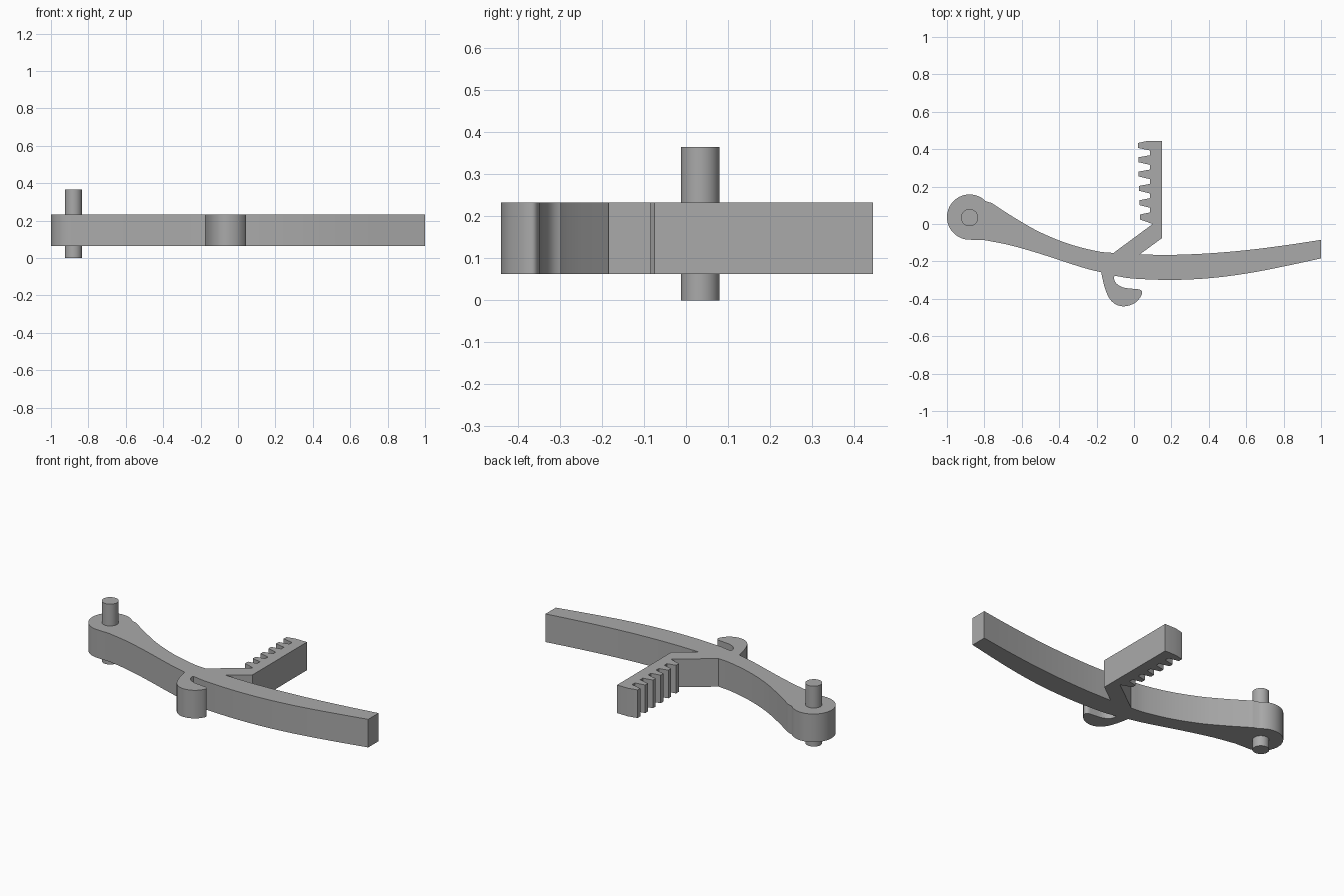
import bpy
import bmesh
from math import cos, sin, radians
from mathutils import Vector

cube = bpy.data.objects.get("Cube")
if cube:
    bpy.data.objects.remove(cube, do_unlink=True)

# Single grey material
grey = bpy.data.materials.new("mid_grey")
grey.use_nodes = True
colour = (0.4, 0.4, 0.4, 1)
grey.diffuse_color = colour
grey.node_tree.nodes["Principled BSDF"].inputs["Base Color"].default_value = colour

BOTTOM, TOP = 0.063, 0.233
HUB = Vector((-0.879, 0.037))
HUB_R = 0.121


def curve(points, steps=6):
    """Smooth curve through the points."""
    p = [Vector(q) for q in points]
    p = [2 * p[0] - p[1]] + p + [2 * p[-1] - p[-2]]
    out = []
    for a, b, c, d in zip(p, p[1:], p[2:], p[3:]):
        for i in range(steps):
            t = i / steps
            out.append(0.5 * (2 * b + (c - a) * t + (2 * a - 5 * b + 4 * c - d) * t ** 2
                              + (3 * b - a - 3 * c + d) * t ** 3))
    return out + [p[-2]]


def arc(centre, radius, start, end, steps):
    angles = [radians(start + (end - start) * i / steps) for i in range(steps + 1)]
    return [centre + radius * Vector((cos(a), sin(a))) for a in angles]


def rack_teeth(count=6, first=0.42, pitch=0.0765):
    """Tapered teeth on the rack's left side, from its end towards the bar."""
    out = []
    for i in range(count):
        y, tip = first - i * pitch, 0.021 + i * 0.002
        end = i == count - 1
        root_up = (0.075, 0.445) if i == 0 else (0.085, y + 0.024)
        root_down = (0.1, 0.0) if end else (0.085, y - 0.027)
        out += [root_up, (tip, y + 0.013), (tip, y - 0.013), root_down]
    return [Vector(q) for q in out]


def finish(obj):
    obj.data.materials.append(grey)
    bpy.ops.object.select_all(action='DESELECT')
    obj.select_set(True)
    bpy.context.view_layer.objects.active = obj
    bpy.ops.object.shade_smooth_by_angle(angle=radians(30))


# Lever outline, counterclockwise from the tip
outline = curve([(1, -0.085), (0.8, -0.115), (0.6, -0.14), (0.4, -0.157),
                 (0.2, -0.165), (0.03, -0.163)])
outline += [Vector((0.15, -0.075)), Vector((0.15, 0.445))]
outline += rack_teeth()
outline += curve([(-0.11, -0.155), (-0.2, -0.145), (-0.35, -0.106), (-0.5, -0.045),
                  (-0.62, 0.022), (-0.72, 0.085), (-0.76, 0.098 + 0.014)])
outline += arc(HUB, HUB_R, 44, 268, 40)
outline += curve([(-0.8, -0.086), (-0.66, -0.114), (-0.5, -0.16), (-0.35, -0.209),
                  (-0.25, -0.24), (-0.175, -0.258)])
# Finger hook
outline += curve([(-0.172, -0.275), (-0.155, -0.345), (-0.13, -0.4), (-0.095, -0.431),
                  (-0.05, -0.44), (0, -0.425), (0.033, -0.393), (0.044, -0.365),
                  (0.03, -0.351), (0, -0.347), (-0.055, -0.34), (-0.092, -0.32),
                  (-0.107, -0.293), (-0.104, -0.277)], 5)
outline += curve([(-0.09, -0.279), (0, -0.292), (0.2, -0.299), (0.4, -0.29),
                  (0.6, -0.265), (0.8, -0.227), (1, -0.184)])

# Lever body: outline extruded upward
bm = bmesh.new()
base = bm.faces.new([bm.verts.new((p.x, p.y, BOTTOM)) for p in outline])
top = bmesh.ops.extrude_face_region(bm, geom=[base], use_keep_orig=True)["geom"]
bmesh.ops.translate(bm, vec=(0, 0, TOP - BOTTOM),
                    verts=[g for g in top if isinstance(g, bmesh.types.BMVert)])
bmesh.ops.recalc_face_normals(bm, faces=bm.faces)
mesh = bpy.data.meshes.new("lever_body")
bm.to_mesh(mesh)
bm.free()
lever = bpy.data.objects.new("lever_body", mesh)
bpy.context.collection.objects.link(lever)
finish(lever)

# Pivot pin through the hub
height = 0.365
bpy.ops.mesh.primitive_cylinder_add(vertices=48, radius=0.046, depth=height,
                                    location=(HUB.x, 0.034, height / 2))
pin = bpy.context.object
pin.name = "pivot_pin"
finish(pin)
